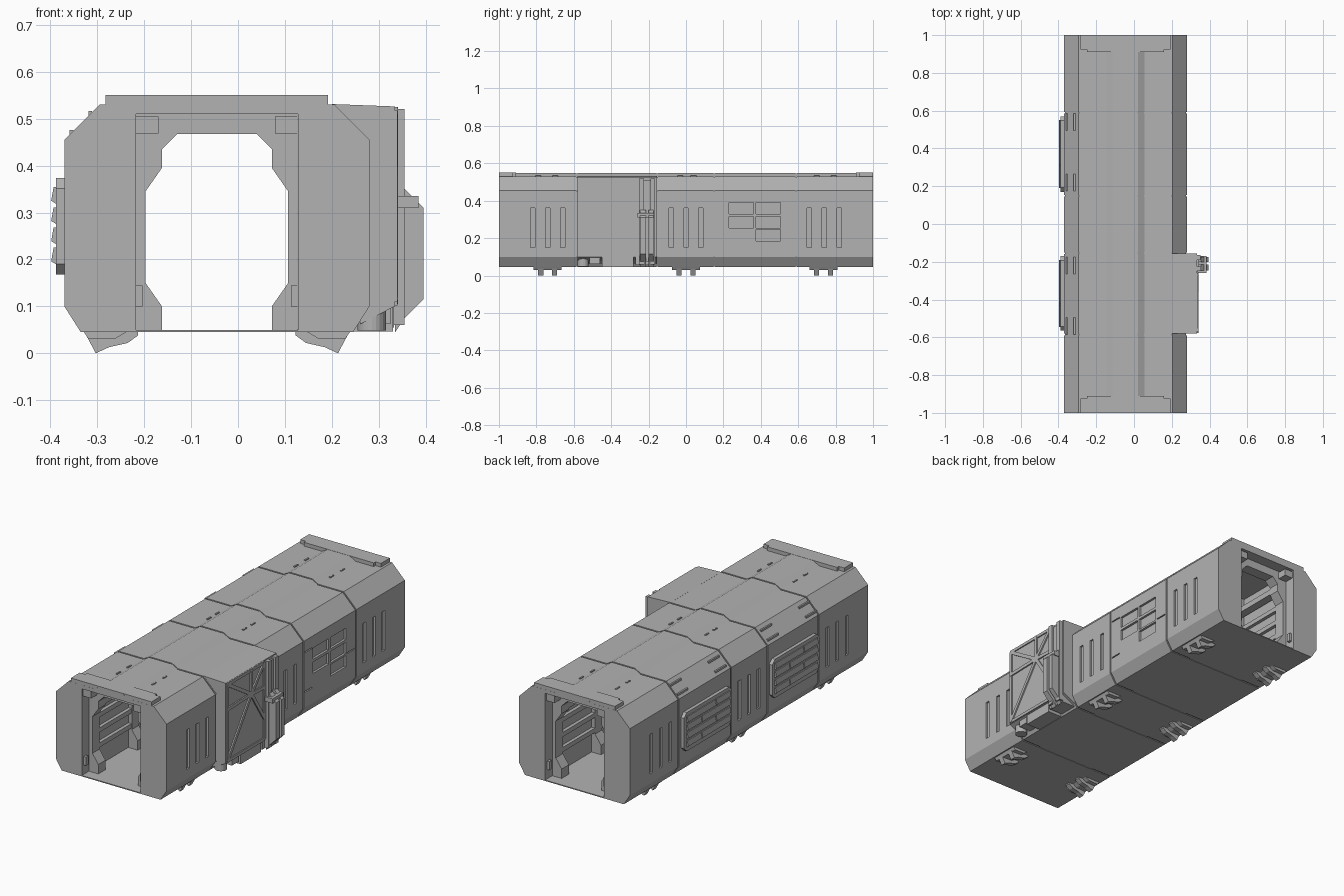
import bpy, bmesh, math
from mathutils import Vector, Matrix

cube = bpy.data.objects.get("Cube")
if cube:
    bpy.data.objects.remove(cube)

grey = bpy.data.materials.new("hull_grey")
grey.use_nodes = True
grey.diffuse_color = (0.45, 0.45, 0.45, 1)
grey.node_tree.nodes["Principled BSDF"].inputs["Base Color"].default_value = (0.45, 0.45, 0.45, 1)
MID = -0.045  # centre line of the corridor


def finish(name, bm):
    bmesh.ops.recalc_face_normals(bm, faces=bm.faces)
    mesh = bpy.data.meshes.new(name)
    bm.to_mesh(mesh)
    bm.free()
    mesh.materials.append(grey)
    obj = bpy.data.objects.new(name, mesh)
    bpy.context.collection.objects.link(obj)
    return obj


def add_box(bm, x, y, z):
    """Box between the (low, high) pairs given for each axis."""
    size = [b - a for a, b in (x, y, z)]
    mid = [(a + b) / 2 for a, b in (x, y, z)]
    bmesh.ops.create_cube(bm, size=1, matrix=Matrix.Translation(mid) @ Matrix.Diagonal((*size, 1)))


def add_prism(bm, profile, y0, y1):
    front, back = ([bm.verts.new((x, y, z)) for x, z in profile] for y in (y0, y1))
    n = len(profile)
    bm.faces.new(front)
    bm.faces.new(back[::-1])
    for i in range(n):
        j = (i + 1) % n
        bm.faces.new((front[i], front[j], back[j], back[i]))


def add_ring(bm, outer, inner, y0, y1):
    """Hollow prism; both outlines have the same number of points."""
    a, b, c, d = ([bm.verts.new((x, y, z)) for x, z in p]
                  for p, y in ((outer, y0), (outer, y1), (inner, y1), (inner, y0)))
    n = len(outer)
    for i in range(n):
        j = (i + 1) % n
        for p, q in ((a, b), (b, c), (c, d), (d, a)):
            bm.faces.new((p[i], p[j], q[j], q[i]))


def mirrored(half):
    """Closed symmetric outline from its right half, bottom to top."""
    return [(MID + x, z) for x, z in half] + [(MID - x, z) for x, z in half[::-1]]


def add_bar(bm, x, a, b, width, depth):
    """Flat bar on a side wall between two (y, z) points."""
    p, q = Vector((x, *a)), Vector((x, *b))
    d = q - p
    m = (Matrix.Translation((p + q) / 2) @ Matrix.Rotation(math.atan2(d.z, d.y), 4, 'X')
         @ Matrix.Diagonal((depth, d.length, width, 1)))
    bmesh.ops.create_cube(bm, size=1, matrix=m)


# Cutter for the wall slots and the recessed service panels
bm = bmesh.new()
for x in (-0.37, 0.28):
    for group in (-0.74, 0, 0.74):
        for off in (-0.08, 0, 0.08):
            y = group + off
            add_box(bm, (x - 0.01, x + 0.01), (y - 0.012, y + 0.012), (0.15, 0.36))
for y, z in ((0.23, 0.33), (0.375, 0.33), (0.23, 0.255), (0.375, 0.255), (0.375, 0.185)):
    add_box(bm, (0.268, 0.3), (y, y + 0.13), (z, z + 0.06))
for y0, y1, z in ((0.16, 0.22, 0.39), (0.515, 0.58, 0.25), (0.16, 0.22, 0.18)):
    add_box(bm, (0.273, 0.3), (y0, y1), (z, z + 0.006))
cutter = finish("slot_cutter", bm)
cutter.hide_render = True

# Five hull segments with raised roof spine, separated by narrow seams
hull = mirrored([(0.29, 0.045), (0.325, 0.1), (0.325, 0.455), (0.25, 0.53), (0.1, 0.53), (0.065, 0.549)])
tunnel = mirrored([(0.1725, 0.05), (0.1725, 0.1), (0.1725, 0.44), (0.1725, 0.51), (0.1, 0.51), (0.065, 0.51)])
seams = (-1, -0.585, -0.155, 0.15, 0.59, 1)
for i, (y0, y1) in enumerate(zip(seams, seams[1:])):
    bm = bmesh.new()
    add_ring(bm, hull, tunnel, y0 + (0.004 if i else 0), y1 - (0.004 if i < 4 else 0))
    seg = finish(f"hull_segment_{i + 1}", bm)
    mod = seg.modifiers.new("slots", 'BOOLEAN')
    mod.object = cutter
    mod.operation = 'DIFFERENCE'
    mod.solver = 'EXACT'
    bpy.context.view_layer.update()
    cut = bpy.data.meshes.new_from_object(seg.evaluated_get(bpy.context.evaluated_depsgraph_get()))
    seg.modifiers.clear()
    seg.data = cut
bpy.data.objects.remove(cutter)

# Liner that closes the seams from within
bm = bmesh.new()
liner = [(MID + (x - MID) * 0.985, 0.3 + (z - 0.3) * 0.985) for x, z in hull]
for y in seams[1:-1]:
    add_ring(bm, liner, tunnel, y - 0.005, y + 0.005)
finish("seam_liner", bm)

# Inner frames around the walkway
gate = mirrored([(0.117, 0.05), (0.117, 0.1), (0.152, 0.15), (0.152, 0.345), (0.117, 0.395), (0.117, 0.435), (0.085, 0.467)])
edge = mirrored([(0.172, 0.047), (0.172, 0.1), (0.172, 0.15), (0.172, 0.345), (0.172, 0.395), (0.172, 0.435), (0.172, 0.51)])
bm = bmesh.new()
for y in (-0.91, -0.58, -0.15, 0.15, 0.58, 0.91):
    add_ring(bm, edge, gate, y - 0.03, y + 0.03)
finish("walkway_frames", bm)

# Rails and wall lockers along the walkway
bm = bmesh.new()
for s in (-1, 1):
    for z in (0.17, 0.25, 0.33):
        x = MID + s * 0.162
        add_box(bm, (x - 0.009, x + 0.009), (-0.9, 0.9), (z - 0.012, z + 0.012))
    x = MID + s * 0.14
    add_box(bm, (x - 0.022, x + 0.022), (-0.9, 0.9), (0.4, 0.43))
    x = MID + s * 0.165
    for y in (-0.975, 0.975):
        add_box(bm, (x - 0.007, x + 0.007), (y - 0.01, y + 0.01), (0.1, 0.145))
    x = MID + s * 0.148
    for y in (-0.96, 0.96):
        add_box(bm, (x - 0.024, x + 0.024), (y - 0.03, y + 0.03), (0.468, 0.505))
finish("walkway_rails", bm)

# Roof lips at both ends, with small roof fittings
bm = bmesh.new()
for s in (-1, 1):
    for x, depth in ((0.237, 0.075), (0.205, 0.09)):
        add_box(bm, (MID - x, MID + x), sorted((s * (1 - depth), s * 0.9995)), (0.51, 0.55))
finish("roof_lips", bm)
bm = bmesh.new()
for y in (-0.79, -0.7, -0.03, 0.04, 0.7, 0.79):
    for x in (-0.15, 0.06):
        add_box(bm, (x - 0.004, x + 0.004), (y - 0.015, y + 0.015), (0.525, 0.535))
for y in (-0.54, -0.22, 0.22, 0.54):
    for x, z in ((-0.355, 0.47), (-0.315, 0.51)):
        add_box(bm, (x - 0.004, x + 0.004), (y - 0.045, y + 0.045), (z - 0.01, z + 0.006))
finish("roof_fittings", bm)

# Support feet: paired blades with a pad and brace between them
blade = [(-0.34, 0.095), (-0.335, 0.06), (-0.303, 0), (-0.275, 0.013), (-0.235, 0.022), (-0.213, 0.038), (-0.213, 0.05), (-0.32, 0.055)]
pad = [(-0.352, 0.08), (-0.318, 0.03), (-0.26, 0.032), (-0.23, 0.05), (-0.32, 0.06)]
bm = bmesh.new()
for group in (-0.74, 0, 0.735):
    for flip in (False, True):
        def side(p):
            return [(2 * MID - x, z) if flip else (x, z) for x, z in p]
        for y in (group - 0.037, group + 0.037):
            add_prism(bm, side(blade), y - 0.014, y + 0.014)
        add_prism(bm, side(pad), group - 0.075, group + 0.075)
finish("support_feet", bm)

# Slatted panels on the right wall
for name, y0, y1 in (("front_slat_panel", -0.565, -0.17), ("rear_slat_panel", 0.17, 0.57)):
    bm = bmesh.new()
    add_box(bm, (-0.388, -0.365), (y0, y1), (0.168, 0.373))
    corners = [e for e in bm.edges if abs(e.verts[0].co.x - e.verts[1].co.x) > 0.01]
    bmesh.ops.bevel(bm, geom=corners, offset=0.022, segments=1, affect='EDGES')
    for row in range(4):
        z = 0.188 + row * 0.043
        split = y0 + (y1 - y0) * (0.35 if row % 2 else 0.65)
        for a, b in ((y0 + 0.02, split - 0.003), (split + 0.003, y1 - 0.02)):
            add_prism(bm, [(-0.385, z), (-0.398, z + 0.008), (-0.393, z + 0.037), (-0.385, z + 0.037)], a, b)
    finish(name, bm)

# Equipment bay on the left wall
bm = bmesh.new()
add_prism(bm, [(0.2, 0.531), (0.334, 0.526), (0.334, 0.1), (0.26, 0.062), (0.26, 0.46)], -0.58, -0.156)
finish("equipment_bay", bm)

# Braced cover on the bay: border frame and diagonal bars
bm = bmesh.new()
X = 0.335
top, low, front, back = 0.517, 0.11, -0.57, -0.26
hub = (-0.37, 0.39)
for a, b in (((front, low), (front, top)), ((back, low), (back, top)),
             ((front, low), (back, low)), ((front, top), (back, top))):
    add_bar(bm, X, a, b, 0.016, 0.01)
for end in ((front, top), (back, top), (front, low), (back, 0.22), (front, 0.385), (back, 0.385), (-0.37, top)):
    add_bar(bm, X, hub, end, 0.018, 0.012)
finish("bay_brace", bm)

# Clamp column standing off the bay
bm = bmesh.new()
add_box(bm, (0.33, 0.355), (-0.25, -0.225), (0.06, 0.52))
add_box(bm, (0.33, 0.353), (-0.19, -0.165), (0.06, 0.52))
add_box(bm, (0.33, 0.343), (-0.225, -0.19), (0.075, 0.51))
clamp = [(0.335, 0.045), (0.355, 0.075), (0.395, 0.115), (0.395, 0.31), (0.355, 0.35), (0.335, 0.35)]
add_prism(bm, clamp, -0.245, -0.215)
add_prism(bm, clamp, -0.2, -0.175)
add_box(bm, (0.335, 0.385), (-0.26, -0.17), (0.31, 0.335))
finish("clamp_column", bm)

# Gear hanging below the bay
bm = bmesh.new()
add_box(bm, (0.24, 0.33), (-0.45, -0.28), (0.046, 0.1))
add_box(bm, (0.24, 0.325), (-0.515, -0.46), (0.062, 0.1))
add_box(bm, (0.24, 0.332), (-0.27, -0.17), (0.055, 0.1))
bmesh.ops.create_cone(bm, cap_ends=True, segments=20, radius1=0.03, radius2=0.03, depth=0.055,
                      matrix=Matrix.Translation((0.285, -0.55, 0.076)))
finish("bay_undergear", bm)
